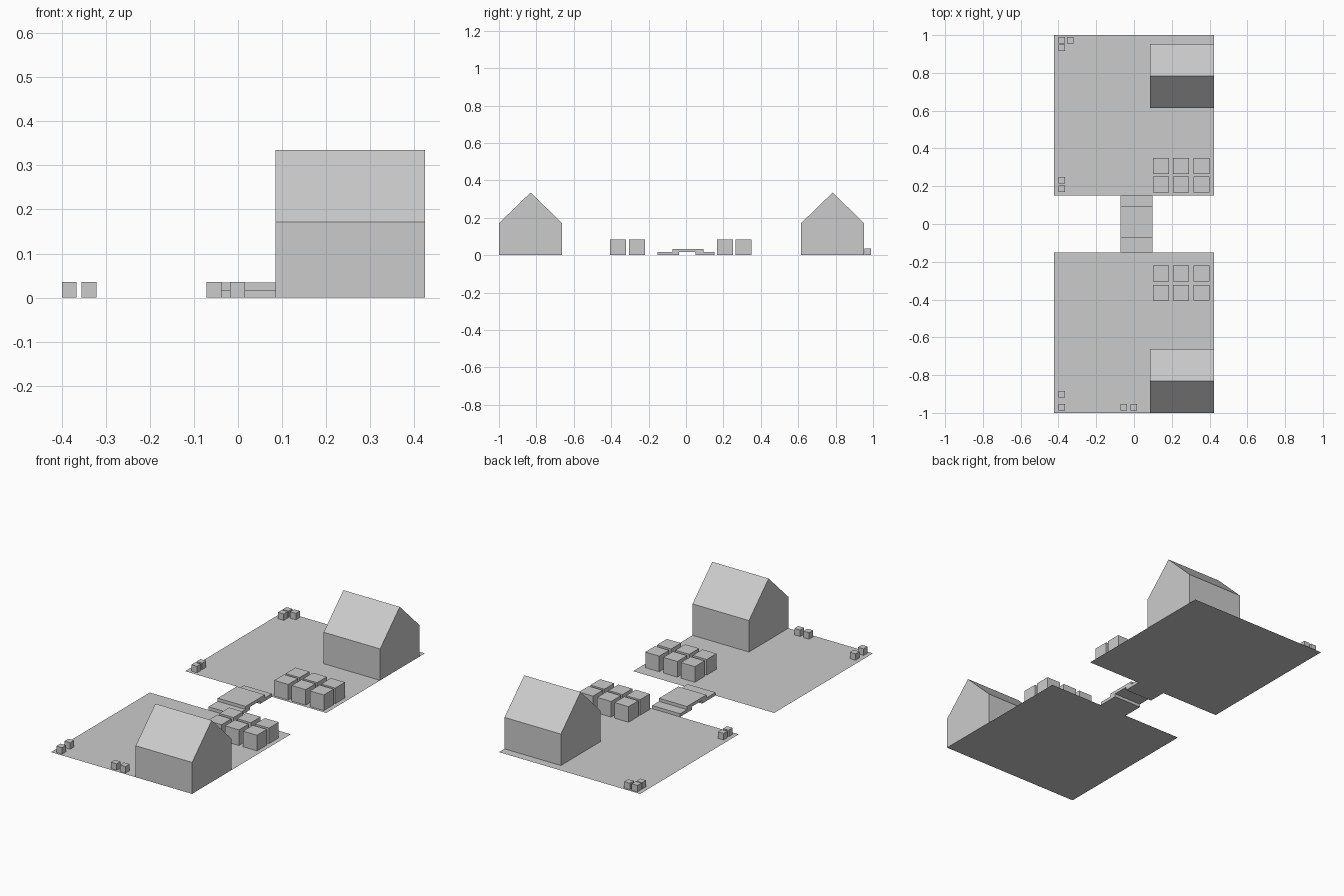
import bpy
import bmesh

if "Cube" in bpy.data.objects:
    bpy.data.objects.remove(bpy.data.objects["Cube"])

grey = bpy.data.materials.new("plain grey")
grey.diffuse_color = (0.6, 0.6, 0.6, 1)
grey.use_nodes = True
grey.node_tree.nodes["Principled BSDF"].inputs["Base Color"].default_value = grey.diffuse_color


def finish(name, bm):
    bmesh.ops.recalc_face_normals(bm, faces=bm.faces)
    mesh = bpy.data.meshes.new(name)
    bm.to_mesh(mesh)
    bm.free()
    mesh.materials.append(grey)
    bpy.context.collection.objects.link(bpy.data.objects.new(name, mesh))


def box(name, x, y, z, sx, sy, sz):
    """Box from its lowest corner and its size."""
    bm = bmesh.new()
    bmesh.ops.create_cube(bm, size=1)
    for v in bm.verts:
        v.co = (x + (v.co.x + 0.5) * sx, y + (v.co.y + 0.5) * sy, z + (v.co.z + 0.5) * sz)
    finish(name, bm)


def ground(name, y0, y1):
    bm = bmesh.new()
    bm.faces.new([bm.verts.new((x, y, 0)) for x, y in
                  ((-0.424, y0), (0.424, y0), (0.424, y1), (-0.424, y1))])
    mesh_name = name
    finish(mesh_name, bm)


def house(name, y0):
    """Gabled profile extruded along x."""
    w = 0.338
    profile = ((y0, 0), (y0 + w, 0), (y0 + w, 0.171), (y0 + w / 2, 0.335), (y0, 0.171))
    bm = bmesh.new()
    face = bm.faces.new([bm.verts.new((0.085, y, z)) for y, z in profile])
    ext = bmesh.ops.extrude_face_region(bm, geom=[face], use_keep_orig=True)
    moved = [g for g in ext["geom"] if isinstance(g, bmesh.types.BMVert)]
    bmesh.ops.translate(bm, verts=moved, vec=(0.339, 0, 0))
    finish(name, bm)


# Two square plots, each with a house
ground("front_ground", -1, -0.152)
ground("back_ground", 0.152, 1)
house("front_house", -1)
house("back_house", 0.615)

# Two rows of three large crates on each plot
for side, rows in (("front", (-0.406, -0.304)), ("back", (0.167, 0.265))):
    for y in rows:
        for x in (0.101, 0.206, 0.315):
            box(side + "_crate", x, y, 0, 0.084, 0.084, 0.085)

# Small blocks near the plot corners
for x, y in ((-0.4, -0.988), (-0.4, -0.918), (-0.072, -0.988), (-0.018, -0.988),
             (-0.4, 0.17), (-0.4, 0.215), (-0.4, 0.915), (-0.4, 0.955), (-0.355, 0.955)):
    box("small_block", x, y, 0, 0.034, 0.034, 0.035)

# Stepped bridge between the plots
box("bridge_front_step", -0.071, -0.152, 0, 0.168, 0.115, 0.017)
box("bridge_back_step", -0.071, 0.052, 0, 0.168, 0.1, 0.017)
box("bridge_deck", -0.071, -0.073, 0.017, 0.168, 0.166, 0.017)
